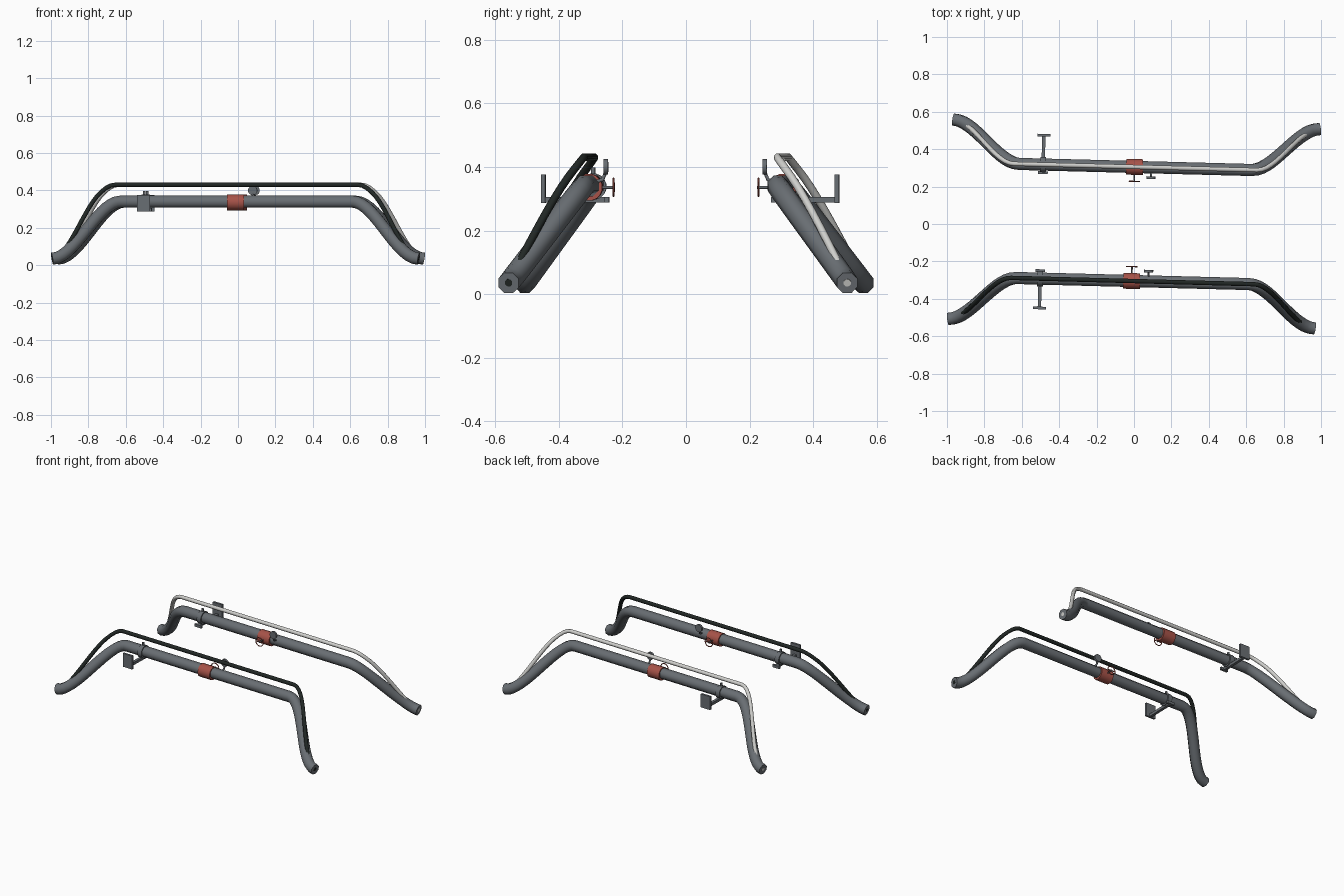
import bpy, bmesh, math
from mathutils import Matrix, Vector

cube = bpy.data.objects.get("Cube")
if cube:
    bpy.data.objects.remove(cube, do_unlink=True)


def material(name, color):
    m = bpy.data.materials.new(name)
    m.use_nodes = True
    m.diffuse_color = (*color, 1)
    m.node_tree.nodes["Principled BSDF"].inputs["Base Color"].default_value = (*color, 1)
    return m


STEEL = material("steel grey", (0.14, 0.155, 0.17))
RED = material("valve red", (0.38, 0.085, 0.065))
BLACK = material("black cable", (0.015, 0.02, 0.018))
WHITE = material("white cable", (0.62, 0.62, 0.6))

YAW = Matrix.Rotation(-0.026, 4, 'Z')   # the pair stands slightly turned
PIPE_Y, PIPE_Z = 0.305, 0.34
END_X, SPREAD, DROP = 0.98, 0.228, 0.305


def finish(name, bm, mat, side):
    """Mirror to the wanted side, turn, and make a smooth-shaded object."""
    bm.transform(YAW @ Matrix.Diagonal((1, side, 1, 1)))
    bmesh.ops.recalc_face_normals(bm, faces=bm.faces)
    mesh = bpy.data.meshes.new(name)
    bm.to_mesh(mesh)
    bm.free()
    mesh.materials.append(mat)
    ob = bpy.data.objects.new(("back_" if side > 0 else "front_") + name, mesh)
    bpy.context.collection.objects.link(ob)
    bpy.ops.object.select_all(action='DESELECT')
    ob.select_set(True)
    bpy.context.view_layer.objects.active = ob
    bpy.ops.object.shade_smooth_by_angle(angle=math.radians(50))


def tube(name, path, r, sides, mat, side, closed=False):
    """Sweep a regular polygon along a path."""
    bm = bmesh.new()
    pts = [Vector(p) for p in path]
    n, rings = len(pts), []
    for i, p in enumerate(pts):
        a = pts[i - 1] if closed or i else p
        b = pts[(i + 1) % n] if closed or i < n - 1 else p
        t = (b - a).normalized()
        ref = Vector((0, 1, 0)) if abs(t.y) < 0.8 else Vector((0, 0, 1))
        u = t.cross(ref).normalized()
        v = t.cross(u)
        angles = [math.tau * (k + 0.5) / sides for k in range(sides)]
        rings.append([bm.verts.new(p + r * (u * math.cos(q) + v * math.sin(q))) for q in angles])
    for i in range(n if closed else n - 1):
        a, b = rings[i], rings[(i + 1) % n]
        for k in range(sides):
            j = (k + 1) % sides
            bm.faces.new((a[k], a[j], b[j], b[k]))
    if not closed:
        bm.faces.new(rings[0])
        bm.faces.new(rings[-1])
    finish(name, bm, mat, side)


def box(name, center, size, mat, side):
    bm = bmesh.new()
    bmesh.ops.create_cube(bm, size=1, matrix=Matrix.Translation(center) @ Matrix.Diagonal((*size, 1)))
    finish(name, bm, mat, side)


def ease(t):
    t = min(max(t, 0), 1)
    return t * t * (3 - 2 * t)


def bent_path(start, lift, end_x):
    """Straight run with both ends swept outward and down."""
    half = []
    for i in range(15):
        x = start + (end_x - start) * i / 14
        s = ease((x - start) / (END_X - start))
        rise = lift * (1 - ease((x - 0.74) / 0.24))
        half.append((x, PIPE_Y + SPREAD * s, PIPE_Z - DROP * s + rise))
    return [(-x, y, z) for x, y, z in reversed(half)] + half


for side, cable in ((-1, BLACK), (1, WHITE)):
    # main pipe and the cable that enters it near both ends
    tube("pipe", bent_path(0.62, 0, END_X), 0.035, 8, STEEL, side)
    tube("cable", bent_path(0.65, 0.09, END_X + 0.001), 0.0125, 8, cable, side)

    # valve collar with stem and hand wheel on the inner side
    vx, wheel_y = -0.005, 0.228
    tube("valve_collar", [(vx - 0.045, PIPE_Y, 0.336), (vx + 0.045, PIPE_Y, 0.336)],
         0.043, 16, RED, side)
    tube("valve_stem", [(vx, 0.28, 0.336), (vx, wheel_y - 0.004, 0.336)], 0.005, 8, STEEL, side)
    ring = [(vx + 0.028 * math.cos(a), wheel_y, 0.336 + 0.028 * math.sin(a))
            for a in [math.tau * i / 20 for i in range(20)]]
    tube("hand_wheel", ring, 0.003, 6, RED, side, closed=True)
    box("wheel_spoke", (vx, wheel_y, 0.336), (0.055, 0.004, 0.005), RED, side)

    # pressure gauge on a short bent stem
    gx, gy = 0.085, 0.25
    tube("gauge_stem", [(gx, 0.29, 0.35), (gx, gy + 0.01, 0.36), (gx, gy, 0.385)],
         0.006, 8, STEEL, side)
    tube("gauge_dial", [(gx, gy - 0.007, 0.4), (gx, gy + 0.007, 0.4)], 0.025, 16, STEEL, side)

    # clamp, arm and plate on the outer side
    bx = -0.494
    tube("clamp_ring", [(bx - 0.015, PIPE_Y, 0.338), (bx + 0.015, PIPE_Y, 0.338)],
         0.042, 16, STEEL, side)
    tube("clamp_bolt", [(bx, PIPE_Y, 0.37), (bx, PIPE_Y, 0.398)], 0.007, 8, STEEL, side)
    box("bracket_arm", (bx, 0.358, 0.297), (0.018, 0.205, 0.018), STEEL, side)
    box("bracket_foot", (bx, 0.262, 0.297), (0.052, 0.014, 0.018), STEEL, side)
    box("bracket_plate", (bx, 0.462, 0.331), (0.07, 0.014, 0.09), STEEL, side)
